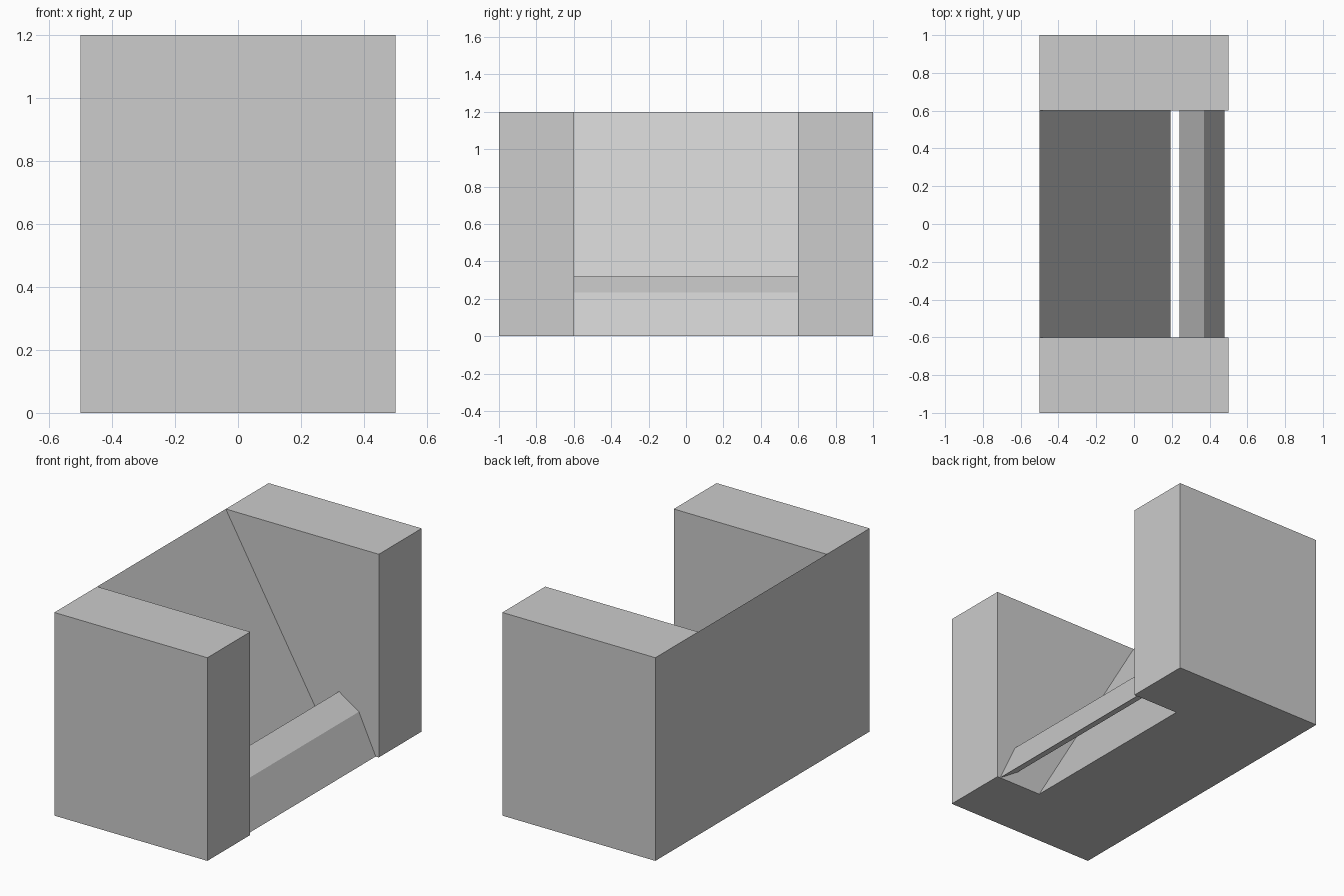
import bpy
import bmesh

default = bpy.data.objects.get("Cube")
if default:
    bpy.data.objects.remove(default, do_unlink=True)

# Single flat colour
grey = bpy.data.materials.new("light_grey")
grey.use_nodes = True
colour = (0.604, 0.604, 0.604, 1.0)
grey.diffuse_color = colour
grey.node_tree.nodes["Principled BSDF"].inputs["Base Color"].default_value = colour


def prism(name, profile, y_min, y_max):
    """Extrude an (x, z) profile along y."""
    bm = bmesh.new()
    face = bm.faces.new([bm.verts.new((x, y_min, z)) for x, z in profile])
    extruded = bmesh.ops.extrude_face_region(bm, geom=[face])["geom"]
    moved = [v for v in extruded if isinstance(v, bmesh.types.BMVert)]
    bmesh.ops.translate(bm, verts=moved, vec=(0, y_max - y_min, 0))
    bmesh.ops.recalc_face_normals(bm, faces=bm.faces)
    mesh = bpy.data.meshes.new(name)
    bm.to_mesh(mesh)
    bm.free()
    mesh.materials.append(grey)
    obj = bpy.data.objects.new(name, mesh)
    bpy.context.collection.objects.link(obj)
    return obj


half_x, half_y, inner_y, height = 0.5, 1.0, 0.6, 1.2

# End blocks
block = [(-half_x, 0), (half_x, 0), (half_x, height), (-half_x, height)]
prism("front_block", block, -half_y, -inner_y)
prism("back_block", block, inner_y, half_y)

# Sloping wedge between the blocks
prism("sloped_wedge", [(-half_x, 0), (0.193, 0), (-half_x, height)], -inner_y, inner_y)

# Slanted bar across the open side, leaving a slot in the floor
bar = [(0.24, 0.32), (0.37, 0.235), (0.48, 0), (0.35, 0.085)]
prism("slanted_bar", bar, -inner_y, inner_y)
